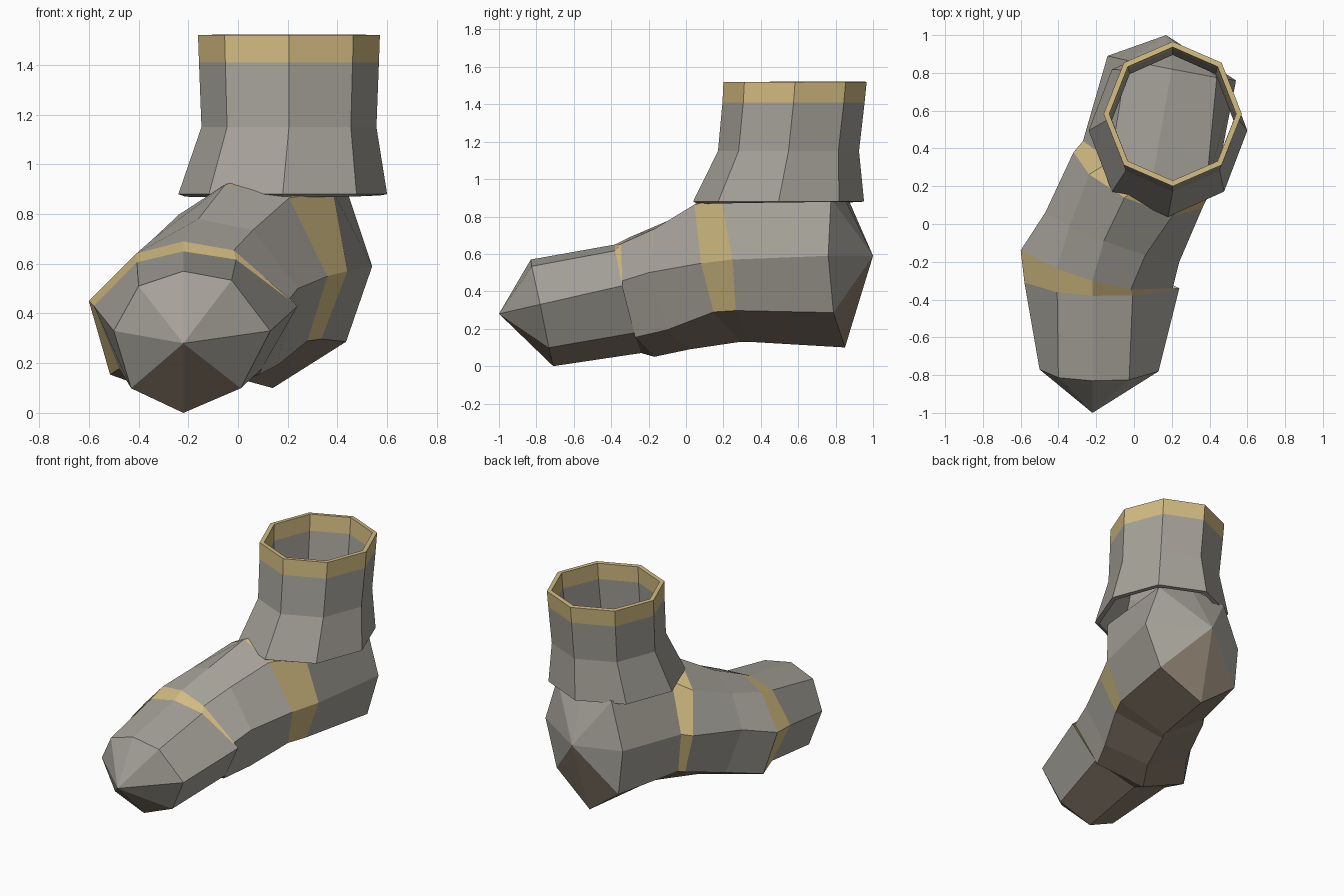
import bpy
import bmesh
from math import sin, cos, pi
from mathutils import Vector

cube = bpy.data.objects.get("Cube")
if cube:
    bpy.data.objects.remove(cube, do_unlink=True)


def make_material(name, color):
    mat = bpy.data.materials.new(name)
    mat.use_nodes = True
    mat.diffuse_color = (*color, 1)
    mat.node_tree.nodes["Principled BSDF"].inputs["Base Color"].default_value = (*color, 1)
    return mat


GREY, GOLD, BROWN = range(3)
materials = [
    make_material("warm grey", (0.38, 0.36, 0.32)),
    make_material("gold trim", (0.64, 0.5, 0.22)),
    make_material("brown sole", (0.25, 0.2, 0.15)),
]


def finish(bm, name):
    bmesh.ops.recalc_face_normals(bm, faces=bm.faces)
    mesh = bpy.data.meshes.new(name)
    bm.to_mesh(mesh)
    bm.free()
    for mat in materials:
        mesh.materials.append(mat)
    obj = bpy.data.objects.new(name, mesh)
    bpy.context.collection.objects.link(obj)
    return obj


def bridge(bm, first, second, material_rule):
    count = len(first)
    for i in range(count):
        j = (i + 1) % count
        face = bm.faces.new((first[i], first[j], second[j], second[i]))
        face.material_index = material_rule(i)


def cap(bm, ring, tip, material_rule):
    point = bm.verts.new(tip)
    for i in range(len(ring)):
        face = bm.faces.new((ring[i], ring[(i + 1) % len(ring)], point))
        face.material_index = material_rule(i)


def foot_ring(bm, left, right, top, bottom, shoulders, lift, flank):
    """Eight-sided section; its diagonal corners are blends of its four main points.

    shoulders: left and right upper width, lift: height of the right-hand one,
    flank: width and drop of the lower corners.
    """
    left, right, top, bottom = map(Vector, (left, right, top, bottom))
    centre = (left + right) / 2
    side, up, down = left - centre, top - centre, bottom - centre

    def corner(across, vertical):
        return centre + side * across + vertical

    width, drop = flank
    points = (
        top, corner(shoulders[0], up * 0.85), left, corner(width, down * drop),
        bottom, corner(-width, down * drop), right, corner(-shoulders[1], up * lift),
    )
    return [bm.verts.new(p) for p in points]


# Foot: toe cap, two gold bands, instep and heel
toe_flank, arch_flank, heel_flank = (0.7, 0.7), (0.75, 0.74), (0.8, 0.62)
sections = [
    ((0.13, -0.78, 0.33), (-0.5, -0.77, 0.33), (-0.22, -0.83, 0.57), (-0.22, -0.71, 0),
     (0.6, 0.6), 0.75, toe_flank),
    ((0.24, -0.34, 0.43), (-0.58, -0.31, 0.43), (-0.22, -0.38, 0.65), (-0.2, -0.24, 0.07),
     (0.5, 0.48), 0.8, toe_flank),
    ((0.2, -0.36, 0.45), (-0.6, -0.14, 0.45), (-0.22, -0.3, 0.69), (-0.22, -0.17, 0.05),
     (0.5, 0.48), 0.8, arch_flank),
    ((0.24, -0.2, 0.5), (-0.47, 0.06, 0.51), (-0.16, -0.09, 0.78), (-0.1, 0.02, 0.09),
     (0.6, 0.55), 0.7, arch_flank),
    ((0.36, 0.08, 0.55), (-0.32, 0.38, 0.55), (-0.05, 0.14, 0.92), (0, 0.29, 0.13),
     (0.72, 0.62), 0.67, heel_flank),
    ((0.44, 0.25, 0.57), (-0.27, 0.44, 0.57), (0.1, 0.25, 0.95), (0.03, 0.34, 0.13),
     (0.8, 0.62), 0.75, heel_flank),
    ((0.54, 0.76, 0.59), (-0.14, 0.89, 0.59), (0.2, 0.82, 0.95), (0.14, 0.85, 0.1),
     (0.7, 0.7), 0.85, heel_flank),
]
gold_spans = (1, 4)
sole_columns = (3, 4)


def upper_rule(color):
    return lambda i: BROWN if i in sole_columns else color


bm = bmesh.new()
rings = [foot_ring(bm, *section) for section in sections]
for n, (a, b) in enumerate(zip(rings, rings[1:])):
    bridge(bm, a, b, upper_rule(GOLD if n in gold_spans else GREY))
cap(bm, rings[0], (-0.22, -1, 0.28), upper_rule(GREY))
cap(bm, rings[-1], (0.17, 1, 0.59), upper_rule(GREY))
finish(bm, "foot")

# Ankle cuff: open flared tube with a gold collar
profile = [  # centre x, centre y, radius x, radius y, height
    (0.18, 0.495, 0.42, 0.457, 0.88),
    (0.205, 0.548, 0.352, 0.377, 1.15),
    (0.205, 0.575, 0.362, 0.38, 1.41),
    (0.205, 0.583, 0.366, 0.383, 1.52),
]
bm = bmesh.new()
rings = []
for cx, cy, rx, ry, z in profile:
    angles = [i * pi / 4 for i in range(8)]
    rings.append([bm.verts.new((cx + rx * cos(a), cy + ry * sin(a), z)) for a in angles])
for n, (a, b) in enumerate(zip(rings, rings[1:])):
    color = GOLD if n == len(profile) - 2 else GREY
    bridge(bm, a, b, lambda i: color)
cuff = finish(bm, "ankle_cuff")
wall = cuff.modifiers.new("wall thickness", "SOLIDIFY")
wall.thickness = 0.03
wall.offset = -1
